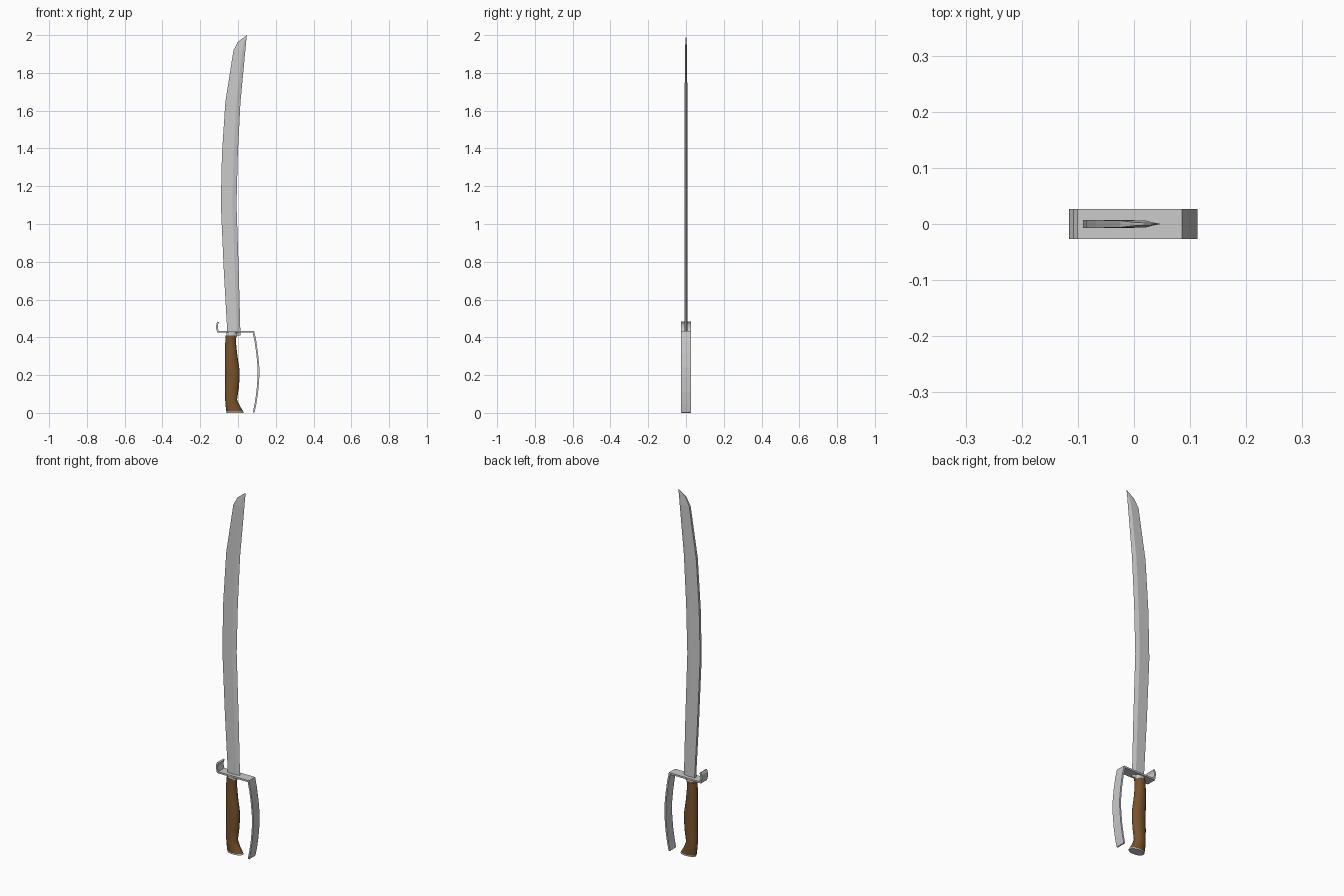
import bpy, bmesh, math
from mathutils import Vector

if "Cube" in bpy.data.objects:
    bpy.data.objects.remove(bpy.data.objects["Cube"])


def loft(name, rings, color=None, smooth=False):
    """Skin a list of equal-length closed rings and cap both ends."""
    bm = bmesh.new()
    vs = [[bm.verts.new(p) for p in r] for r in rings]
    n = len(rings[0])
    for a, b in zip(vs, vs[1:]):
        for i in range(n):
            j = (i + 1) % n
            bm.faces.new((a[i], a[j], b[j], b[i]))
    bm.faces.new(vs[0][::-1])
    bm.faces.new(vs[-1])
    bmesh.ops.remove_doubles(bm, verts=bm.verts, dist=1e-5)
    bmesh.ops.recalc_face_normals(bm, faces=bm.faces)
    me = bpy.data.meshes.new(name)
    bm.to_mesh(me)
    bm.free()
    ob = bpy.data.objects.new(name, me)
    bpy.context.collection.objects.link(ob)
    if color:
        mat = bpy.data.materials.new(name + "_material")
        mat.diffuse_color = color
        mat.use_nodes = True
        mat.node_tree.nodes["Principled BSDF"].inputs["Base Color"].default_value = mat.diffuse_color
        me.materials.append(mat)
    if smooth:
        bpy.ops.object.select_all(action='DESELECT')
        ob.select_set(True)
        bpy.context.view_layer.objects.active = ob
        bpy.ops.object.shade_smooth_by_angle(angle=math.radians(40))
    return ob


def oval(x0, x1, z, half_y, n=16):
    """Oval ring spanning x0..x1 at height z."""
    c, r = (x0 + x1) / 2, (x1 - x0) / 2
    return [(c + r * math.cos(2 * math.pi * i / n),
             half_y * math.sin(2 * math.pi * i / n), z) for i in range(n)]


def strip(name, path, thick, half_y):
    """Flat metal band following an x-z path with mitred corners."""
    pts = [Vector(p) for p in path]
    rings = []
    for i, p in enumerate(pts):
        d0 = (p - pts[max(i - 1, 0)]).normalized()
        d1 = (pts[min(i + 1, len(pts) - 1)] - p).normalized()
        t = (d0 + d1).normalized()
        ref = d1 if d1.length else d0
        nrm = Vector((-t.y, t.x)) * (thick / 2 / max(t.dot(ref), 0.5))
        a, b = p + nrm, p - nrm
        rings.append([(a.x, -half_y, a.y), (a.x, half_y, a.y),
                      (b.x, half_y, b.y), (b.x, -half_y, b.y)])
    return loft(name, rings)


# Blade: spine x, spine z, edge x, edge z, half thickness
stations = [
    (-0.058, 0.41, 0.012, 0.41, 0.007),
    (-0.058, 0.45, 0.012, 0.45, 0.007),
    (-0.075, 0.75, 0.004, 0.75, 0.007),
    (-0.091, 1.105, -0.008, 1.105, 0.007),
    (-0.085, 1.37, -0.001, 1.37, 0.007),
    (-0.067, 1.645, 0.013, 1.645, 0.007),
    (-0.024, 1.92, 0.039, 1.92, 0.006),
    (0.000, 1.965, 0.043, 1.965, 0.003),
    (0.046, 1.999, 0.047, 2.0, 0.0005),
]
rings = []
for sx, sz, ex, ez, t in stations:
    bx = ex - (ex - sx) * 0.27
    bz = ez - (ez - sz) * 0.27
    rings.append([(sx, -t, sz), (bx, -t, bz), (ex, 0, ez), (bx, t, bz), (sx, t, sz)])
loft("blade", rings)

# Guard: hooked quillon, cross plate and knuckle bow in one band
strip("hand_guard", [
    (-0.104, 0.482), (-0.110, 0.470), (-0.1115, 0.452), (-0.106, 0.429),
    (0.082, 0.429), (0.092, 0.380), (0.102, 0.310), (0.1085, 0.240),
    (0.1085, 0.190), (0.102, 0.110), (0.092, 0.045), (0.083, 0.002),
], 0.009, 0.027)

# Collar between grip and guard
loft("collar", [oval(-0.062, -0.006, 0.405, 0.022),
                oval(-0.062, -0.004, 0.426, 0.022)], smooth=True)

# Wooden grip
grip = [(-0.065, -0.009, 0.410), (-0.068, -0.010, 0.365), (-0.069, -0.003, 0.300),
        (-0.069, 0.008, 0.230), (-0.069, 0.009, 0.190), (-0.069, 0.004, 0.130),
        (-0.068, -0.005, 0.070), (-0.066, 0.008, 0.040), (-0.062, 0.028, 0.007)]
loft("grip", [oval(a, b, z, 0.025) for a, b, z in grip],
     color=(0.19, 0.085, 0.025, 1), smooth=True)

# Butt cap
loft("butt_cap", [oval(-0.062, 0.028, 0.007, 0.025),
                  oval(-0.060, 0.030, 0.0, 0.025)], smooth=True)
